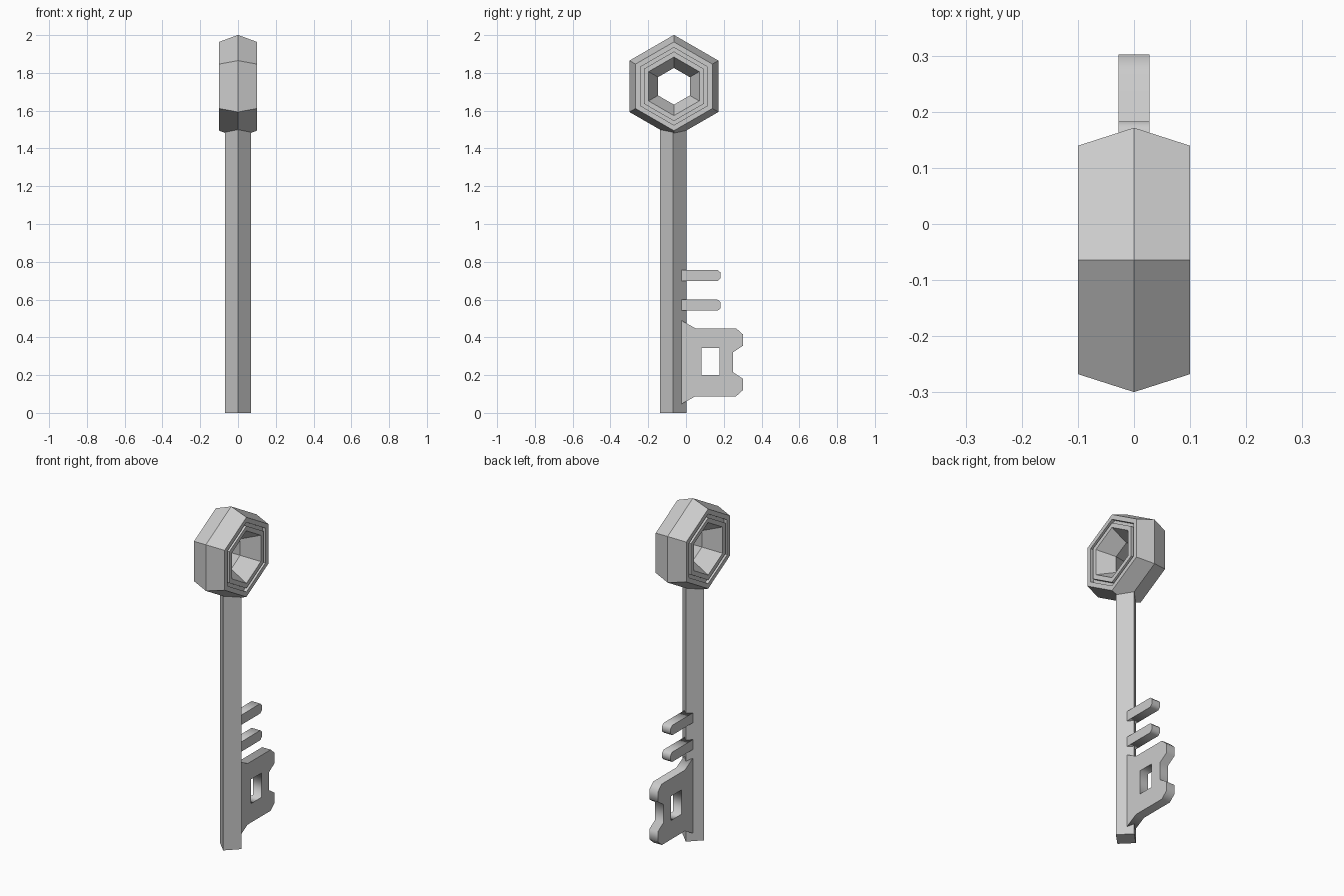
import bpy, bmesh
from math import sin, cos, radians

if "Cube" in bpy.data.objects:
    bpy.data.objects.remove(bpy.data.objects["Cube"])

CY = -0.064      # shaft axis
CZ = 1.729       # bow centre height
HALF = 0.028     # bit half thickness


def mesh_object(name, bm):
    bmesh.ops.recalc_face_normals(bm, faces=bm.faces)
    me = bpy.data.meshes.new(name)
    bm.to_mesh(me)
    bm.free()
    ob = bpy.data.objects.new(name, me)
    bpy.context.collection.objects.link(ob)
    return ob


def plate(name, *loops):
    """Flat plate in the YZ plane; extra loops become holes."""
    cu = bpy.data.curves.new(name, 'CURVE')
    cu.dimensions = '2D'
    cu.fill_mode = 'BOTH'
    cu.extrude = HALF
    for pts in loops:
        sp = cu.splines.new('POLY')
        sp.points.add(len(pts) - 1)
        for p, (y, z) in zip(sp.points, pts):
            p.co = (y, z, 0, 1)
        sp.use_cyclic_u = True
    ob = bpy.data.objects.new(name, cu)
    ob.rotation_euler = (radians(90), 0, radians(90))
    bpy.context.collection.objects.link(ob)
    bpy.ops.object.select_all(action='DESELECT')
    ob.select_set(True)
    bpy.context.view_layer.objects.active = ob
    bpy.ops.object.convert(target='MESH')


# Shaft: four-sided bar, edge facing front
bm = bmesh.new()
base = [bm.verts.new((0.07 * cos(radians(a)), CY - 0.004 + 0.07 * sin(radians(a)), 0))
        for a in (0, 90, 180, 270)]
face = bm.faces.new(base)
top = bmesh.ops.extrude_face_region(bm, geom=[face])['geom']
bmesh.ops.translate(bm, vec=(0, 0, 1.5),
                    verts=[v for v in top if isinstance(v, bmesh.types.BMVert)])
bm.faces.new(base) if not any(abs(f.calc_center_median().z) < 1e-5 for f in bm.faces) else None
mesh_object("shaft", bm)

# Bow: hexagonal ring with grooved sides, cross-section (x, radius)
half = [(0.1, 0.235), (0.1, 0.205), (0.08, 0.205), (0.08, 0.184),
        (0.1, 0.184), (0.1, 0.155)]
section = [(0, 0.272)] + half + [(0, 0.097)] + [(-x, r) for x, r in reversed(half)]
bm = bmesh.new()
rings = []
for k in range(6):
    a = radians(90 + 60 * k)
    rings.append([bm.verts.new((x, CY + r * cos(a), CZ + r * sin(a))) for x, r in section])
n = len(section)
for k in range(6):
    p, q = rings[k], rings[(k + 1) % 6]
    for i in range(n):
        j = (i + 1) % n
        bm.faces.new((p[i], p[j], q[j], q[i]))
mesh_object("bow_ring", bm)

# Large bit: symmetric about its mid height, with a rectangular window
MID = 0.268
upper = [(-0.024, 0.221), (0.05, 0.18), (0.265, 0.18), (0.302, 0.147),
         (0.302, 0.088), (0.248, 0.052)]
outline = [(y, MID + d) for y, d in upper] + [(y, MID - d) for y, d in reversed(upper)]
window = [(0.083, 0.2), (0.178, 0.2), (0.178, 0.343), (0.083, 0.343)]
plate("large_bit", outline, window)

# Two small teeth with chamfered ends
for name, z in (("lower_tooth", 0.57), ("upper_tooth", 0.728)):
    up = [(-0.024, 0.029), (0.168, 0.029), (0.183, 0.015)]
    plate(name, [(y, z + d) for y, d in up] + [(y, z - d) for y, d in reversed(up)])
